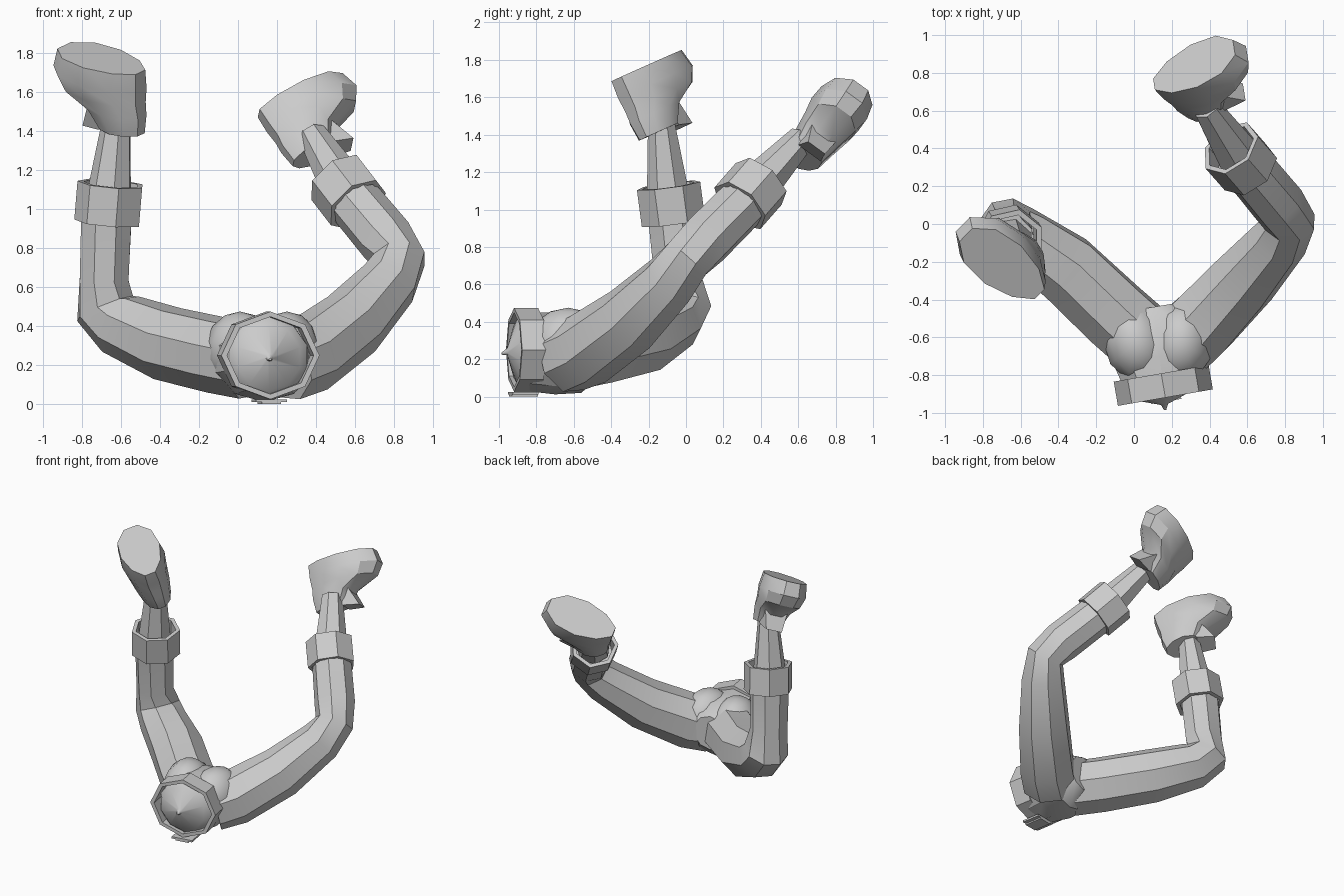
import bpy, bmesh, math
from mathutils import Vector, Matrix

cube = bpy.data.objects.get("Cube")
if cube:
    bpy.data.objects.remove(cube, do_unlink=True)

grey = bpy.data.materials.new("plain_grey")
grey.use_nodes = True
tone = (0.6, 0.6, 0.6, 1)
grey.diffuse_color = tone
grey.node_tree.nodes["Principled BSDF"].inputs["Base Color"].default_value = tone


def finish(name, bm, angle=32):
    bmesh.ops.recalc_face_normals(bm, faces=bm.faces)
    mesh = bpy.data.meshes.new(name)
    bm.to_mesh(mesh)
    bm.free()
    mesh.materials.append(grey)
    ob = bpy.data.objects.new(name, mesh)
    bpy.context.collection.objects.link(ob)
    bpy.ops.object.select_all(action='DESELECT')
    ob.select_set(True)
    bpy.context.view_layer.objects.active = ob
    bpy.ops.object.shade_smooth_by_angle(angle=math.radians(angle))


def loft(name, rings, closed=False, angle=32):
    """Skin a list of equally long point rings."""
    bm = bmesh.new()
    loops = [[bm.verts.new(p) for p in row] for row in rings]
    pairs = list(zip(loops, loops[1:]))
    if closed:
        pairs.append((loops[-1], loops[0]))
    for a, b in pairs:
        for i in range(len(a)):
            j = (i + 1) % len(a)
            bm.faces.new((a[i], a[j], b[j], b[i]))
    if not closed:
        bm.faces.new(loops[0])
        bm.faces.new(loops[-1])
    finish(name, bm, angle)


def ring(centre, axis, radius, sides, up=(0, 0, 1), squash=1.0, turn=0.0):
    axis = Vector(axis).normalized()
    side = axis.cross(Vector(up)).normalized()
    top = side.cross(axis)
    pts = []
    for k in range(sides):
        t = math.tau * (k + 0.5) / sides + turn
        pts.append(Vector(centre) + side * math.cos(t) * radius
                   + top * math.sin(t) * radius * squash)
    return pts


def tube(name, path, sides=8, up=(0, -1, 0.5)):
    """Bent limb through (centre, radius) stations."""
    pts = [Vector(p) for p, r in path]
    rings = []
    for i, (p, r) in enumerate(path):
        axis = Vector()
        if i:
            axis += (pts[i] - pts[i - 1]).normalized()
        if i < len(pts) - 1:
            axis += (pts[i + 1] - pts[i]).normalized()
        rings.append(ring(p, axis, r, sides, up))
    loft(name, rings)


def band(name, centre, axis, length, outer, inner, sides, up=(0, 0, 1), squash=1.0, turn=0.0):
    """Hollow cuff or belt."""
    axis = Vector(axis).normalized()
    c = Vector(centre)
    ends = [c - axis * length / 2, c + axis * length / 2]
    spec = [(ends[0], inner), (ends[0], outer), (ends[1], outer), (ends[1], inner)]
    loft(name, [ring(p, axis, r, sides, up, squash, turn) for p, r in spec],
         closed=True, angle=25)


def shoe(side, heel, toe, normal):
    """Shoe with upturned sole, built in its own heel-to-toe frame."""
    heel, toe = Vector(heel), Vector(toe)
    u = (toe - heel).normalized()
    n = Vector(normal)
    n = (n - u * n.dot(u)).normalized()
    v = n.cross(u)
    size = (toe - heel).length / 0.56

    def at(a, b, d):
        return heel + (u * a + v * b) * size + n * d

    # depth below sole, middle, half length, half width
    layers = [(0, .28, .28, .15), (-.10, .29, .295, .165), (-.18, .265, .265, .15),
              (-.25, .175, .18, .13), (-.35, .14, .135, .105)]
    rings = []
    for d, mid, hl, hw in layers:
        row = []
        for k in range(10):
            t = math.tau * (k + 0.5) / 10
            wide = hw * (1 + 0.15 * math.cos(t))
            row.append(at(mid + hl * math.cos(t), wide * math.sin(t), d))
        rings.append(row)
    loft(side + "_shoe", rings)
    # tongue standing out of the collar
    loft(side + "_shoe_tongue", [
        [at(.18, s * .09, -.23), at(.30, s * .09, -.22),
         at(.37, s * .06, -.38), at(.24, s * .08, -.36)] for s in (-1, 1)])


# legs: thigh, bent knee, shin
tube("right_trouser_leg", [
    ((0.06, -.62, .22), .20), ((-.10, -.48, .25), .20), ((-.36, -.235, .31), .195),
    ((-.60, -.07, .41), .17), ((-.68, -.02, .49), .16), ((-.685, -.045, .64), .135),
    ((-.67, -.08, 1.04), .14)])
tube("left_trouser_leg", [
    ((0.24, -.64, .21), .20), ((.36, -.53, .25), .20), ((.58, -.30, .41), .185),
    ((.77, -.085, .62), .155), ((.825, .01, .74), .14), ((.76, .11, .84), .145),
    ((.56, .35, 1.08), .14)])

# turned-up cuffs and the bare ankles inside them
band("right_cuff", (-.655, -.08, 1.03), (.05, -.08, .6), .20, .175, .145, 7, (0, -1, 0))
band("left_cuff", (.56, .345, 1.085), (-.5, .57, .65), .20, .17, .142, 7, (0, -1, 0))
tube("right_ankle", [((-.66, -.09, 1.03), .122), ((-.62, -.13, 1.45), .075)], 7)
tube("left_ankle", [((.55, .36, 1.10), .122), ((.38, .62, 1.38), .075)], 7)

# shoes with soles turned up
shoe("right", (-.49, -.38, 1.695), (-.90, -.05, 1.84), (0, -.42, .91))
shoe("left", (.095, .735, 1.485), (.54, .94, 1.67), (-.58, .42, .70))

# hips and seat
fwd = Vector((.17, -.98, 0))
loft("hips", [
    ring((.10, -.44, .25), fwd, .13, 10),
    ring((.12, -.56, .23), fwd, .27, 10, squash=.78),
    ring((.135, -.70, .23), fwd, .26, 10, squash=.84),
    ring((.155, -.86, .24), fwd, .21, 10)])
for side, x, lean in (("right", .01, -.3), ("left", .25, .1)):
    bm = bmesh.new()
    bmesh.ops.create_uvsphere(bm, u_segments=10, v_segments=7, radius=1)
    bm.transform(Matrix.Translation((x, -.63, .275)) @ Matrix.Rotation(-lean, 4, 'Z')
                 @ Matrix.Diagonal((.175, .22, .20, 1)))
    finish(side + "_buttock", bm, 50)

# waistband, bulging waist end and buckle
band("belt", (.155, -.855, .25), fwd, .13, .255, .225, 8, squash=.88, turn=math.pi / 8)
loft("waist_end", [
    ring((.155, -.86, .24), fwd, .21, 10),
    ring((.158, -.905, .24), fwd, .17, 10),
    ring((.162, -.955, .24), fwd, .02, 10),
    ring((.165, -.985, .23), fwd, .006, 10)], angle=45)
for name, dx, dz in (("buckle", .08, .018), ("buckle_tip", .05, .008)):
    bm = bmesh.new()
    bmesh.ops.create_cube(bm, size=1)
    bm.transform(Matrix.Translation((.16, -.87, dz)) @ Matrix.Rotation(.17, 4, 'Z')
                 @ Matrix.Diagonal((dx * 2, .14, .014, 1)))
    finish(name, bm)
